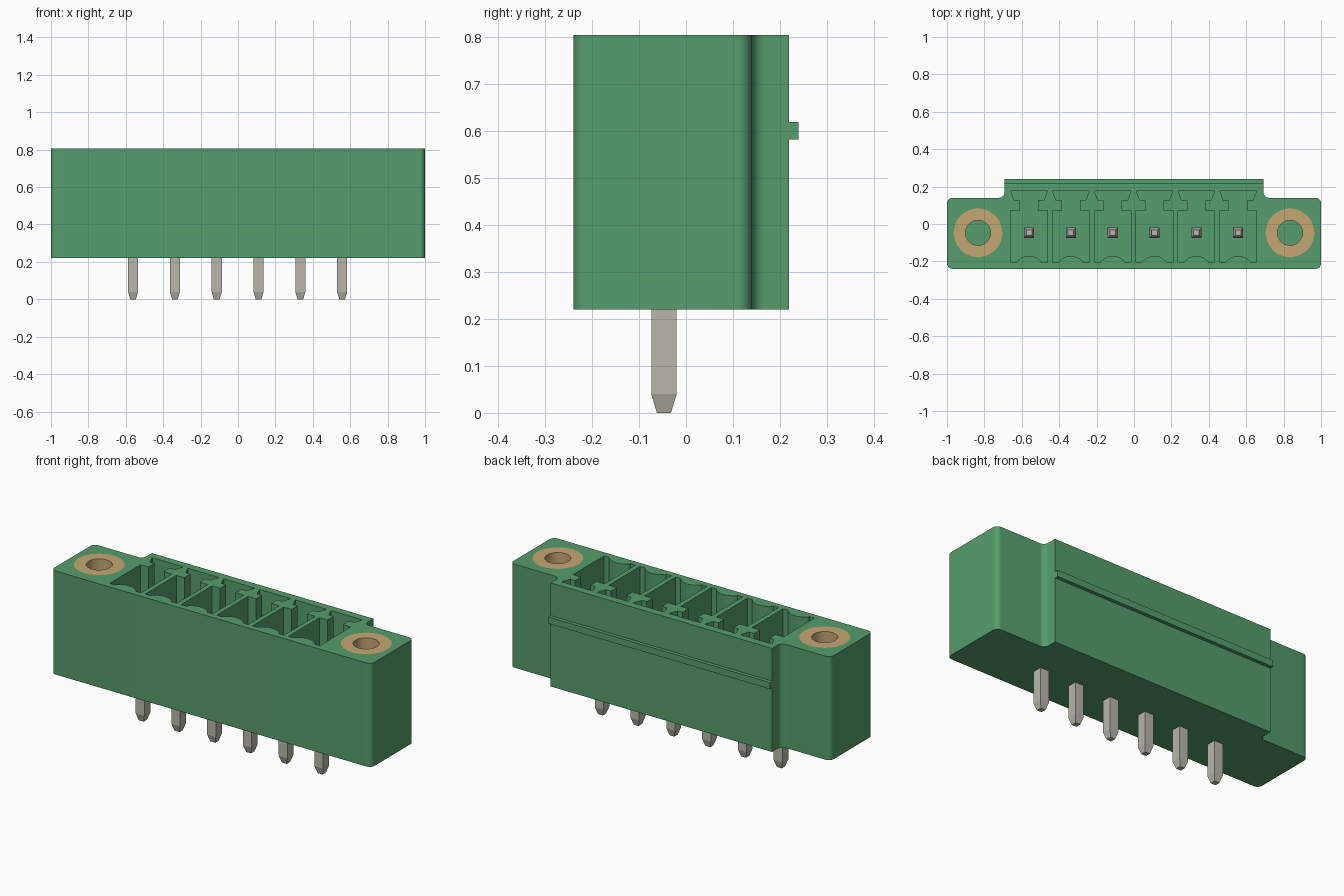
import bpy, bmesh
from math import pi, cos, sin, radians

if "Cube" in bpy.data.objects:
    bpy.data.objects.remove(bpy.data.objects["Cube"])


def material(name, rgb, metallic=0.0):
    m = bpy.data.materials.new(name)
    m.use_nodes = True
    m.diffuse_color = (*rgb, 1)
    m.node_tree.nodes["Principled BSDF"].inputs["Base Color"].default_value = (*rgb, 1)
    return m


GREEN = material("green plastic", (0.09, 0.34, 0.15))
BRASS = material("brass", (0.56, 0.38, 0.17))
TIN = material("tinned metal", (0.48, 0.47, 0.41))

BASE, TOP, FLOOR = 0.22, 0.805, 0.30
PIN_Y, PITCH, COUNT = -0.047, 0.2236, 6
FLANGE_X = 0.834
pin_xs = [(i - (COUNT - 1) / 2) * PITCH - 0.002 for i in range(COUNT)]


def arc(cx, cy, r, a0, a1, n=8):
    """Points on an arc, angles in degrees."""
    steps = [radians(a0 + (a1 - a0) * i / n) for i in range(n + 1)]
    return [(cx + r * cos(a), cy + r * sin(a)) for a in steps]


def loft(name, rings, mat, smooth=False):
    """Solid through stacked rings of (points, z)."""
    bm = bmesh.new()
    loops = [[bm.verts.new((x, y, z)) for x, y in pts] for pts, z in rings]
    bm.faces.new(loops[0][::-1])
    bm.faces.new(loops[-1])
    for low, high in zip(loops, loops[1:]):
        for i in range(len(low)):
            j = (i + 1) % len(low)
            bm.faces.new((low[i], low[j], high[j], high[i]))
    bmesh.ops.recalc_face_normals(bm, faces=bm.faces)
    mesh = bpy.data.meshes.new(name)
    bm.to_mesh(mesh)
    bm.free()
    mesh.materials.append(mat)
    obj = bpy.data.objects.new(name, mesh)
    bpy.context.collection.objects.link(obj)
    if smooth:
        shade(obj)
    return obj


def activate(obj):
    bpy.ops.object.select_all(action='DESELECT')
    obj.select_set(True)
    bpy.context.view_layer.objects.active = obj


def shade(obj):
    activate(obj)
    bpy.ops.object.shade_smooth_by_angle(angle=radians(35))


def cut(obj, cutter):
    cutter.hide_render = True
    activate(obj)
    mod = obj.modifiers.new("cut", 'BOOLEAN')
    mod.operation, mod.solver, mod.object = 'DIFFERENCE', 'EXACT', cutter
    bpy.ops.object.modifier_apply(modifier=mod.name)
    bpy.data.objects.remove(cutter)


def mirrored(half):
    """Closes a right-hand half profile across x = 0."""
    return half + [(-x, y) for x, y in reversed(half)]


# Housing outline: rounded flanges and a deeper middle section
R, MID = 0.03, 0.692
outline = mirrored(
    arc(1 - R, -0.24 + R, R, -90, 0)
    + arc(1 - R, 0.14 - R, R, 0, 90)
    + arc(MID + R, 0.14 + R, R, 270, 180)
    + [(MID, 0.22)])
housing = loft("housing", [(outline, BASE), (outline, TOP)], GREEN)

# Contact chambers: keyed slot at the back, scalloped wall at the front
chamber = mirrored(
    [(s * x, y) for s, x, y in [(-1, -x, y) for x, y in arc(0, -0.255, 0.084, 90, 38)]]
    + [(0.066, -0.205), (0.098, -0.205), (0.098, 0.072), (0.048, 0.072),
       (0.048, 0.125), (0.078, 0.125), (0.098, 0.176)])
chamber = chamber[:-1]  # the scallop peak is shared by both halves
for x in pin_xs:
    pts = [(x + px, py) for px, py in chamber]
    cut(housing, loft("chamber_cutter", [(pts, FLOOR), (pts, TOP + 0.1)], GREEN))

# Flange sockets for the threaded inserts
SOCKET = 0.40
for sx in (-1, 1):
    pts = arc(sx * FLANGE_X, PIN_Y, 0.13, 0, 360, 48)[:-1]
    cut(housing, loft("socket_cutter", [(pts, SOCKET), (pts, TOP + 0.1)], GREEN))
shade(housing)

# Latching rib along the back
rib = [(-MID, 0.215), (MID, 0.215), (MID, 0.24), (-MID, 0.24)]
loft("latch_rib", [(rib, 0.583), (rib, 0.62)], GREEN)

# Threaded inserts: flush brass sleeves
for sx, side in ((-1, "right"), (1, "left")):
    outer = arc(sx * FLANGE_X, PIN_Y, 0.13, 0, 360, 48)[:-1]
    inner = arc(sx * FLANGE_X, PIN_Y, 0.067, 0, 360, 48)[:-1]
    sleeve = loft(side + "_insert", [(outer, SOCKET), (outer, TOP)], BRASS)
    cut(sleeve, loft("bore_cutter", [(inner, SOCKET - 0.1), (inner, TOP + 0.1)], BRASS))
    shade(sleeve)


# Square contact pins with tapered ends
def square(x, r):
    return [(x - r, PIN_Y - r), (x + r, PIN_Y - r), (x + r, PIN_Y + r), (x - r, PIN_Y + r)]


for i, x in enumerate(pin_xs):
    wide, tip = square(x, 0.027), square(x, 0.015)
    loft(f"pin_{i + 1}", [(tip, 0), (wide, 0.04), (wide, 0.66), (tip, 0.70)], TIN)
